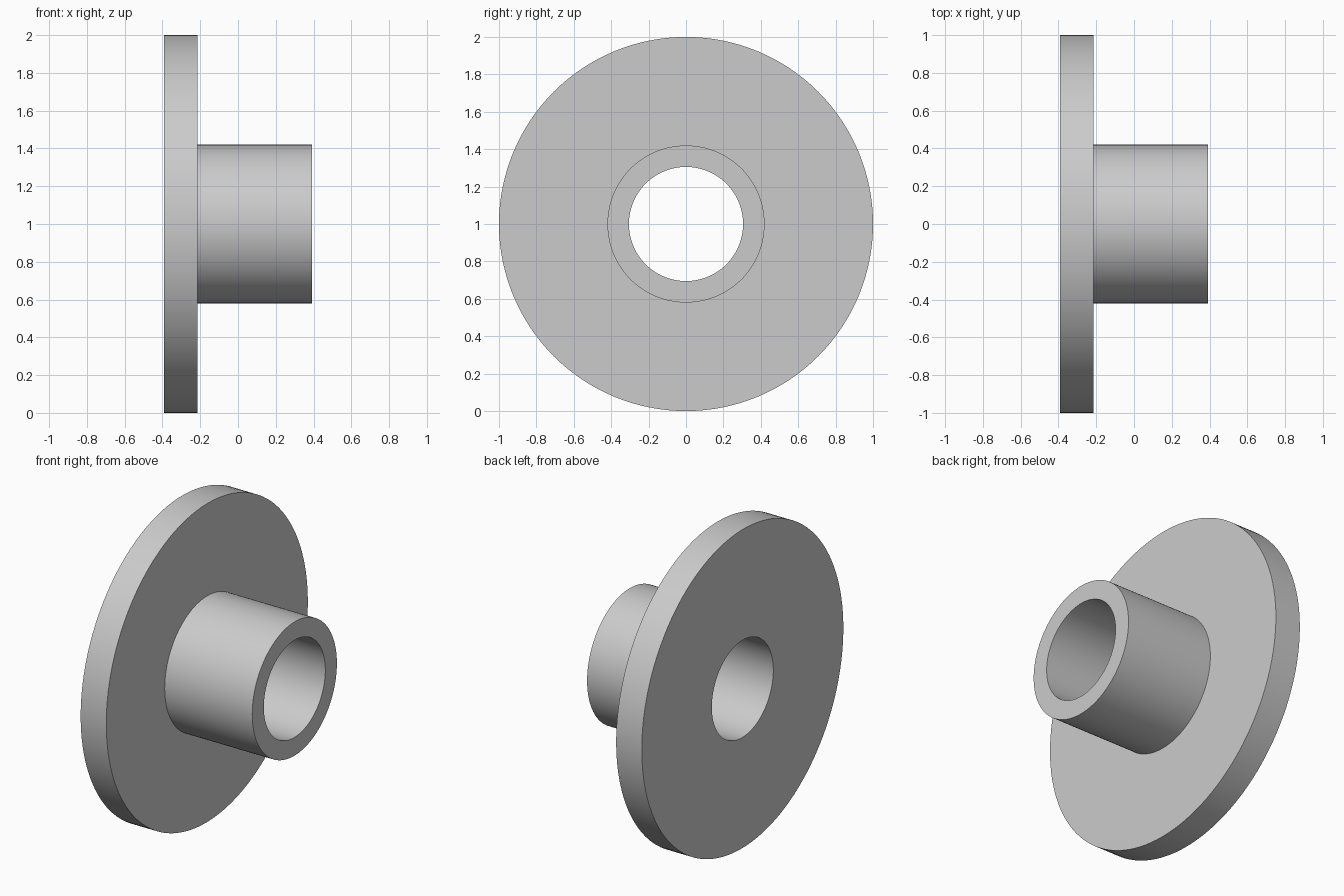
import bpy
import bmesh
from math import cos, sin, tau, radians

cube = bpy.data.objects.get("Cube")
if cube:
    bpy.data.objects.remove(cube, do_unlink=True)

SEGMENTS = 128
CENTRE_Z = 1.0
BACK, STEP, END = -0.393, -0.215, 0.393
FLANGE_R, HUB_R, BORE_R = 1.0, 0.42, 0.305

# Plain grey for the whole part
grey = bpy.data.materials.new("plain_grey")
grey.use_nodes = True
colour = (0.6, 0.6, 0.6, 1.0)
grey.diffuse_color = colour
grey.node_tree.nodes["Principled BSDF"].inputs["Base Color"].default_value = colour


def lathe_x(name, profile):
    """Turn a closed (x, radius) profile around the horizontal x axis."""
    bm = bmesh.new()
    rings = []
    for x, r in profile:
        rings.append([bm.verts.new((x, r * cos(tau * i / SEGMENTS),
                                    CENTRE_Z + r * sin(tau * i / SEGMENTS)))
                      for i in range(SEGMENTS)])
    for k, ring in enumerate(rings):
        following = rings[(k + 1) % len(rings)]
        for i in range(SEGMENTS):
            j = (i + 1) % SEGMENTS
            bm.faces.new((ring[i], ring[j], following[j], following[i]))
    bmesh.ops.recalc_face_normals(bm, faces=bm.faces)
    mesh = bpy.data.meshes.new(name)
    bm.to_mesh(mesh)
    bm.free()
    mesh.materials.append(grey)
    obj = bpy.data.objects.new(name, mesh)
    bpy.context.collection.objects.link(obj)
    bpy.ops.object.select_all(action="DESELECT")
    obj.select_set(True)
    bpy.context.view_layer.objects.active = obj
    bpy.ops.object.shade_smooth_by_angle(angle=radians(30))
    return obj


# Wide disc with a hollow hub, turned in one piece with a through bore
lathe_x("flanged_bushing", [
    (BACK, BORE_R), (BACK, FLANGE_R), (STEP, FLANGE_R),
    (STEP, HUB_R), (END, HUB_R), (END, BORE_R),
])
